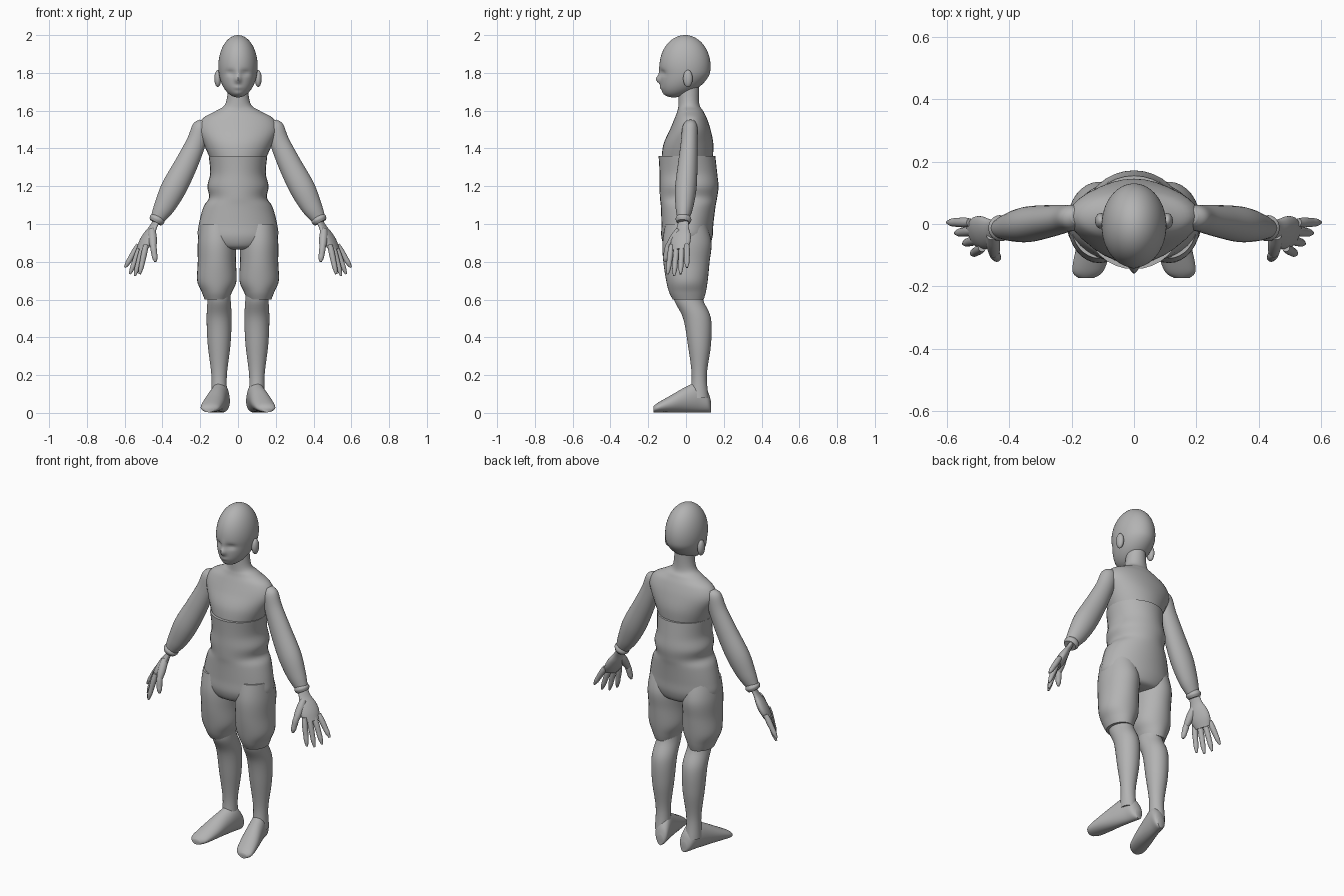
import bpy, bmesh
from math import sin, cos, pi, exp, radians
from mathutils import Vector, Matrix

cube = bpy.data.objects.get("Cube")
if cube:
    bpy.data.objects.remove(cube, do_unlink=True)

grey = bpy.data.materials.new("plain grey")
grey.use_nodes = True
tone = (.45, .45, .45, 1)
grey.diffuse_color = tone
grey.node_tree.nodes["Principled BSDF"].inputs["Base Color"].default_value = tone


def finish(name, bm, mirror):
    """Turn the bmesh into a smooth-shaded object, mirrored across x when paired."""
    bmesh.ops.recalc_face_normals(bm, faces=bm.faces)
    mesh = bpy.data.meshes.new(name)
    bm.to_mesh(mesh)
    bm.free()
    mesh.materials.append(grey)
    part = bpy.data.objects.new(name, mesh)
    bpy.context.collection.objects.link(part)
    if mirror:
        part.modifiers.new("mirror", "MIRROR")
    bpy.ops.object.select_all(action="DESELECT")
    part.select_set(True)
    bpy.context.view_layer.objects.active = part
    bpy.ops.object.shade_smooth_by_angle(angle=radians(60))


def smooth_keys(keys, steps=6):
    """Catmull-Rom interpolation through a list of key tuples."""
    result = []
    last = len(keys) - 1
    for i in range(last):
        before, start = keys[max(0, i - 1)], keys[i]
        end, after = keys[i + 1], keys[min(last, i + 2)]
        for step in range(steps):
            t = step / steps
            result.append([q + t / 2 * (r - p + t * (2 * p - 5 * q + 4 * r - s + t * (3 * (q - r) + s - p)))
                           for p, q, r, s in zip(before, start, end, after)])
    return result + [keys[last]]


def loft(name, keys, direction, across, mirror=True, sides=32):
    """Skin elliptical sections (x, y, z, radius across, radius deep) along a path."""
    direction = Vector(direction).normalized()
    across = Vector(across)
    across = (across - direction * across.dot(direction)).normalized()
    deep = direction.cross(across)
    bm = bmesh.new()
    rings = []
    for x, y, z, wide, thick in smooth_keys(keys):
        angles = [2 * pi * k / sides for k in range(sides)]
        rings.append([bm.verts.new(Vector((x, y, z)) + across * wide * cos(a) + deep * thick * sin(a))
                      for a in angles])
    for ring, below in zip(rings, rings[1:]):
        for k in range(sides):
            bm.faces.new((ring[k - 1], ring[k], below[k], below[k - 1]))
    bm.faces.new(rings[0])
    bm.faces.new(rings[-1])
    finish(name, bm, mirror)


def column(name, x, rows):
    """Upright part from rows of (height, half width, front, back)."""
    keys = [(x, (front + back) / 2, z, wide, (back - front) / 2) for z, wide, front, back in rows]
    loft(name, keys, (0, 0, -1), (1, 0, 0), mirror=x > 0)


def limb(name, start, end, widths, flat=1, across=(0, 1, 0)):
    """Straight part with evenly spaced section widths."""
    start, end = Vector(start), Vector(end)
    keys = [(*start.lerp(end, i / (len(widths) - 1)), wide, wide * flat) for i, wide in enumerate(widths)]
    loft(name, keys, end - start, across)


def ellipsoid(name, centre, radii, mirror=False, shape=None):
    bm = bmesh.new()
    bmesh.ops.create_uvsphere(bm, u_segments=64, v_segments=48, radius=1,
                              matrix=Matrix.Translation(centre) @ Matrix.Diagonal((*radii, 1)))
    if shape:
        for vert in bm.verts:
            shape(vert.co)
    finish(name, bm, mirror)


# Head: the jaw slides forward, then the features are pressed into the face
features = {"nose": (0, 1.765, .015, .02, .024), "bridge": (0, 1.8, .012, .03, .006),
            "eye": (.04, 1.8, .022, .014, -.012), "mouth": (0, 1.722, .022, .009, .007),
            "chin": (0, 1.69, .025, .014, .005)}


def face(co):
    if co.z < 1.8:
        co.y -= .06 * ((1.8 - co.z) / .13) ** 1.5
    if co.y < -.05:
        co.y -= sum(push * exp(-((abs(co.x) - x) / wide) ** 2 - ((co.z - z) / tall) ** 2)
                    for x, z, wide, tall, push in features.values())


ellipsoid("head", (0, -.005, 1.835), (.104, .135, .165), shape=face)
ellipsoid("ear", (.107, .01, 1.77), (.018, .025, .045), mirror=True)

# Neck and chest, with the lower body standing slightly proud of it
column("chest", 0, [(1.76, .05, -.04, .07), (1.64, .065, -.04, .07), (1.6, .115, -.045, .09),
                    (1.56, .185, -.06, .11), (1.5, .21, -.085, .13), (1.42, .18, -.12, .145),
                    (1.33, .14, -.13, .14)])
column("waist_and_hips", 0, [(1.36, .155, -.145, .155), (1.27, .147, -.14, .165), (1.2, .162, -.14, .172),
                             (1.14, .153, -.138, .165), (1.09, .183, -.133, .156), (1, .207, -.13, .145),
                             (.93, .21, -.13, .14), (.88, .16, -.11, .12), (.865, .09, -.07, .08)])

# Puffed short legs over bare legs
column("short_leg", .112, [(1, .09, -.11, .11), (.9, .101, -.125, .135), (.8, .101, -.12, .125),
                           (.7, .104, -.105, .115), (.64, .08, -.09, .105), (.6, .064, -.07, .094)])
column("leg", .1, [(.68, .055, -.06, .08), (.6, .061, -.063, .09), (.5, .066, -.015, .132),
                   (.36, .06, .01, .132), (.2, .041, .03, .11), (.08, .043, .02, .12)])

# Foot, turned outward, from rows of (y, half width, height)
foot_rows = [(.132, .02, .06), (.115, .038, .11), (.07, .045, .16), (0, .051, .135),
             (-.08, .056, .09), (-.15, .05, .05), (-.173, .025, .03)]
loft("foot", [(.11 - y / 4, y, height / 2 + .003, wide, height / 2) for y, wide, height in foot_rows],
     (0, -1, 0), (1, 0, 0))

# Arm drifting forward as it goes out, from rows of (x, z, radius)
arm_rows = [(.175, 1.54, .03), (.195, 1.51, .047), (.222, 1.43, .052), (.275, 1.315, .061),
            (.34, 1.19, .067), (.39, 1.09, .055), (.425, 1.03, .038)]
loft("arm", [(x, .05 - .15 * x, z, .85 * r, r) for x, z, r in arm_rows], (.45, 0, -1), (0, 1, 0))
limb("cuff", (.42, -.012, 1.04), (.437, -.015, 1.008), (.034, .042, .034))

# Hand: a flat palm, four fanned fingers and a thumb
limb("palm", (.43, -.012, 1.02), (.513, -.035, .86), (.03, .035, .052, .056, .044), .45, (.4, .9, .1))
finger_taper = (.9, 1.1, 1.1, 1, .9, .4)
fingers = ("index_finger", "middle_finger", "ring_finger", "little_finger")
for i, (name, tip_height) in enumerate(zip(fingers, (.735, .725, .735, .77))):
    limb(name, (.487 + .013 * i, -.076 + .027 * i, .89), (.52 + .026 * i, -.097 + .034 * i, tip_height),
         [.014 * taper for taper in finger_taper])
limb("thumb_base", (.455, -.035, .97), (.447, -.105, .86), (.018, .022, .02, .012))
limb("thumb", (.45, -.093, .89), (.437, -.112, .8), [.015 * taper for taper in finger_taper])
